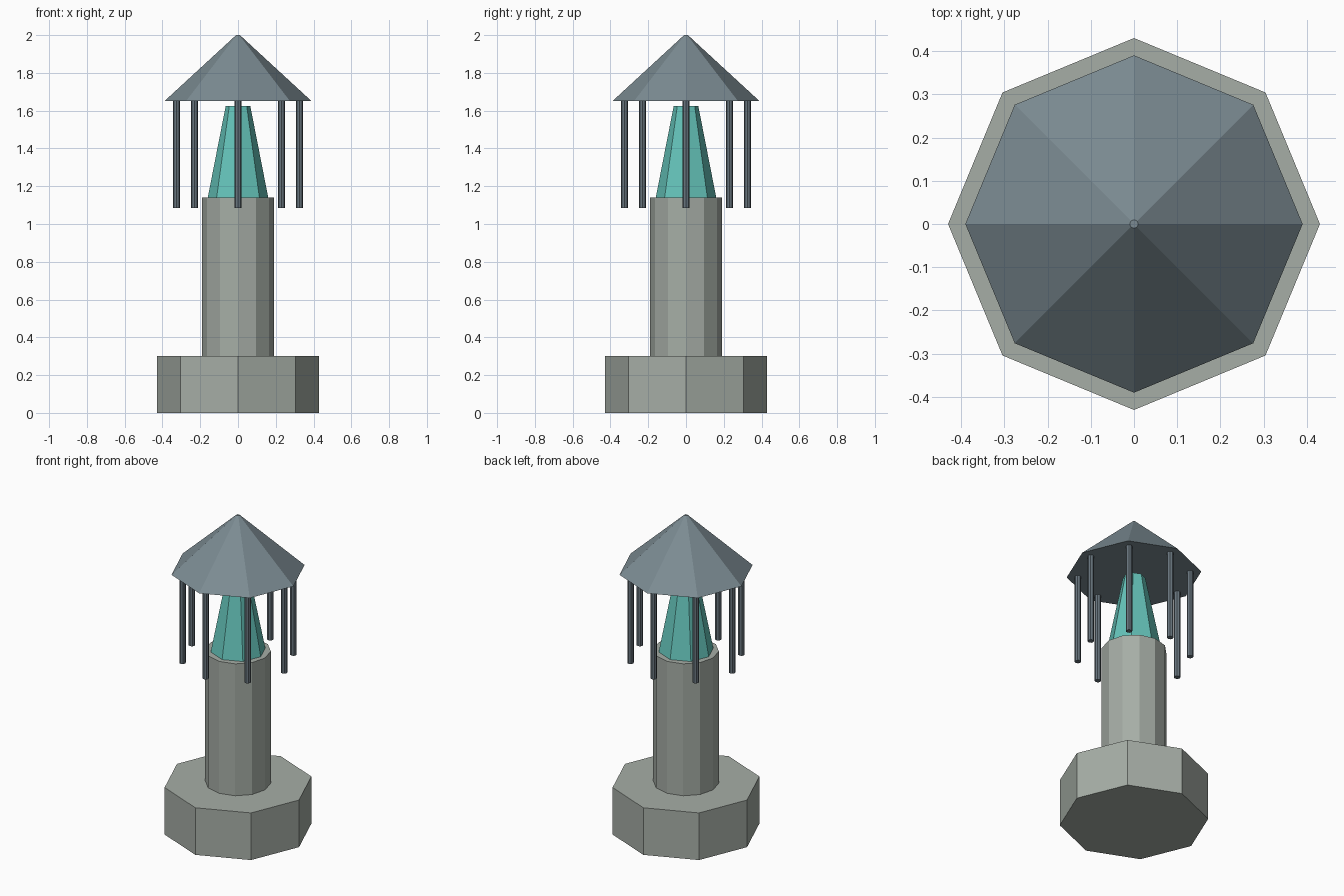
import bpy
from math import cos, sin, tau

if "Cube" in bpy.data.objects:
    bpy.data.objects.remove(bpy.data.objects["Cube"])


def material(name, rgb):
    m = bpy.data.materials.new(name)
    m.diffuse_color = (*rgb, 1)
    m.use_nodes = True
    m.node_tree.nodes["Principled BSDF"].inputs["Base Color"].default_value = m.diffuse_color
    return m


stone = material("stone", (0.38, 0.42, 0.38))
slate = material("slate", (0.20, 0.26, 0.29))
dark_metal = material("dark_metal", (0.14, 0.18, 0.21))
teal = material("teal", (0.13, 0.55, 0.49))


def frustum(name, sides, r1, r2, z1, z2, mat, x=0, y=0):
    """Flat-shaded prism or tapered solid with a corner pointing along +y."""
    bpy.ops.mesh.primitive_cone_add(
        vertices=sides, radius1=r1, radius2=r2, depth=z2 - z1,
        location=(x, y, (z1 + z2) / 2))
    ob = bpy.context.object
    ob.name = ob.data.name = name
    ob.data.materials.append(mat)
    return ob


# Octagonal plinth and twelve-sided column
frustum("base", 8, 0.43, 0.43, 0, 0.30, stone)
frustum("column", 12, 0.19, 0.19, 0.30, 1.14, stone)

# Tapered teal lamp
frustum("lamp", 8, 0.16, 0.065, 1.14, 1.625, teal)

# Pointed octagonal roof
frustum("roof", 8, 0.39, 0.01, 1.65, 2.0, slate)

# Ring of hanging rods under the roof corners
for i in range(8):
    a = tau * i / 8
    frustum(f"hanging_rod_{i + 1}", 8, 0.019, 0.019, 1.085, 1.655, dark_metal,
            0.325 * cos(a), 0.325 * sin(a))
